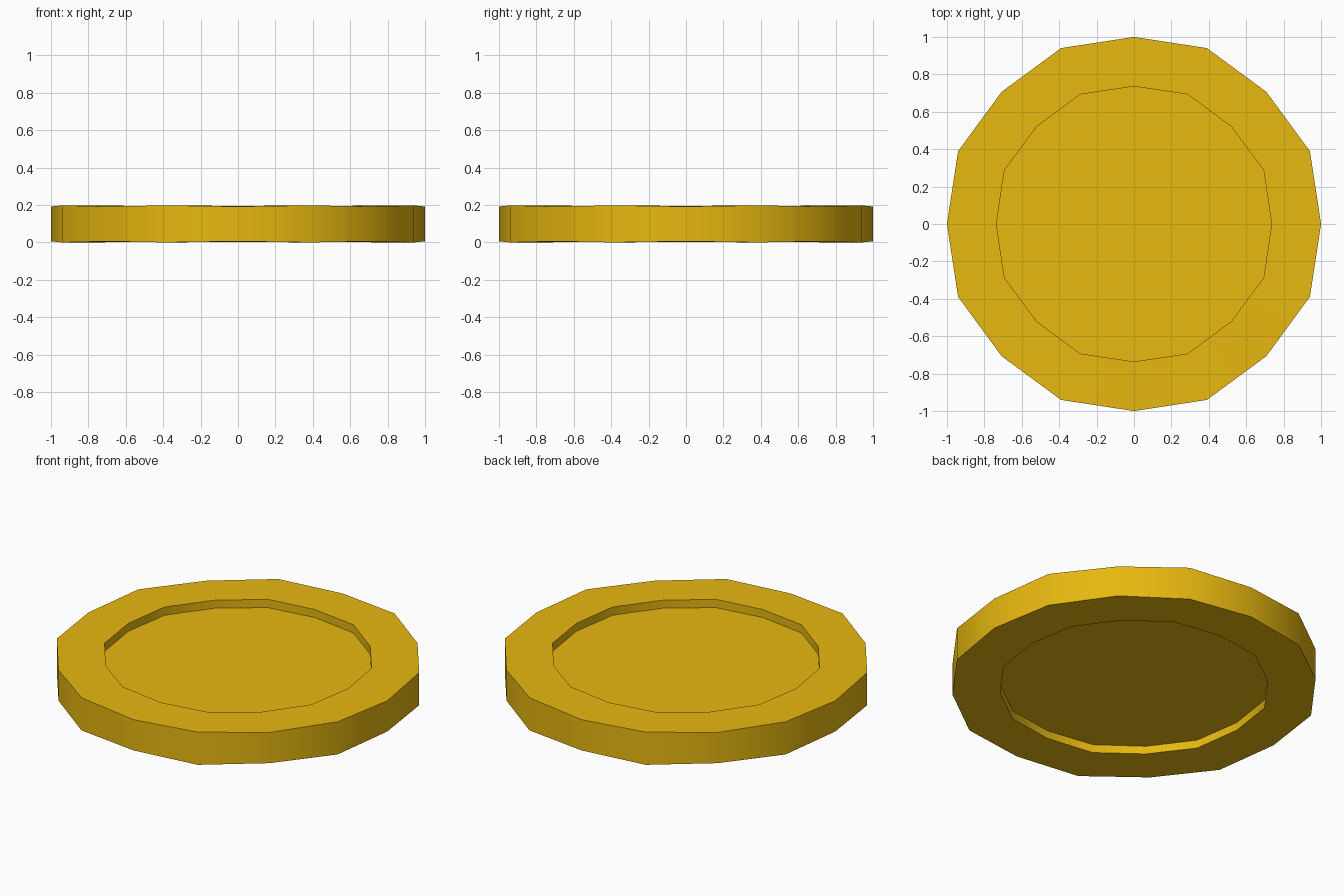
import bpy, bmesh, math

if "Cube" in bpy.data.objects:
    bpy.data.objects.remove(bpy.data.objects["Cube"])

SIDES = 16
MID = 0.099  # mid height of the disc

bm = bmesh.new()


def ring(r_even, r_odd, h_even, h_odd):
    """Ring of vertices with slightly alternating radius and height."""
    verts = []
    for i in range(SIDES):
        a = i * math.tau / SIDES
        r, h = (r_odd, h_odd) if i % 2 else (r_even, h_even)
        verts.append(bm.verts.new((r * math.cos(a), r * math.sin(a), MID + h)))
    return verts


# Profile from upper floor, over the rim, to the lower floor
rings = []
for s in (1, -1):
    part = [
        ring(0.736, 0.75, s * 0.048, s * 0.048),
        ring(0.736, 0.75, s * 0.096, s * 0.098),
        ring(1.0, 1.018, s * 0.093, s * 0.099),
    ]
    rings += part if s == 1 else part[::-1]

for a, b in zip(rings, rings[1:]):
    for i in range(SIDES):
        j = (i + 1) % SIDES
        bm.faces.new((a[i], b[i], b[j], a[j]))

# Recessed floors
bm.faces.new(rings[0])
bm.faces.new(rings[-1][::-1])
bmesh.ops.recalc_face_normals(bm, faces=bm.faces[:])

mesh = bpy.data.meshes.new("coin")
bm.to_mesh(mesh)
bm.free()
coin = bpy.data.objects.new("coin", mesh)
bpy.context.collection.objects.link(coin)

# Gold colour
gold = bpy.data.materials.new("gold")
gold.diffuse_color = (0.80, 0.48, 0.005, 1)
gold.use_nodes = True
gold.node_tree.nodes["Principled BSDF"].inputs["Base Color"].default_value = gold.diffuse_color
mesh.materials.append(gold)

# Smooth sides, sharp rims
bpy.context.view_layer.objects.active = coin
coin.select_set(True)
bpy.ops.object.shade_smooth_by_angle(angle=math.radians(40))
